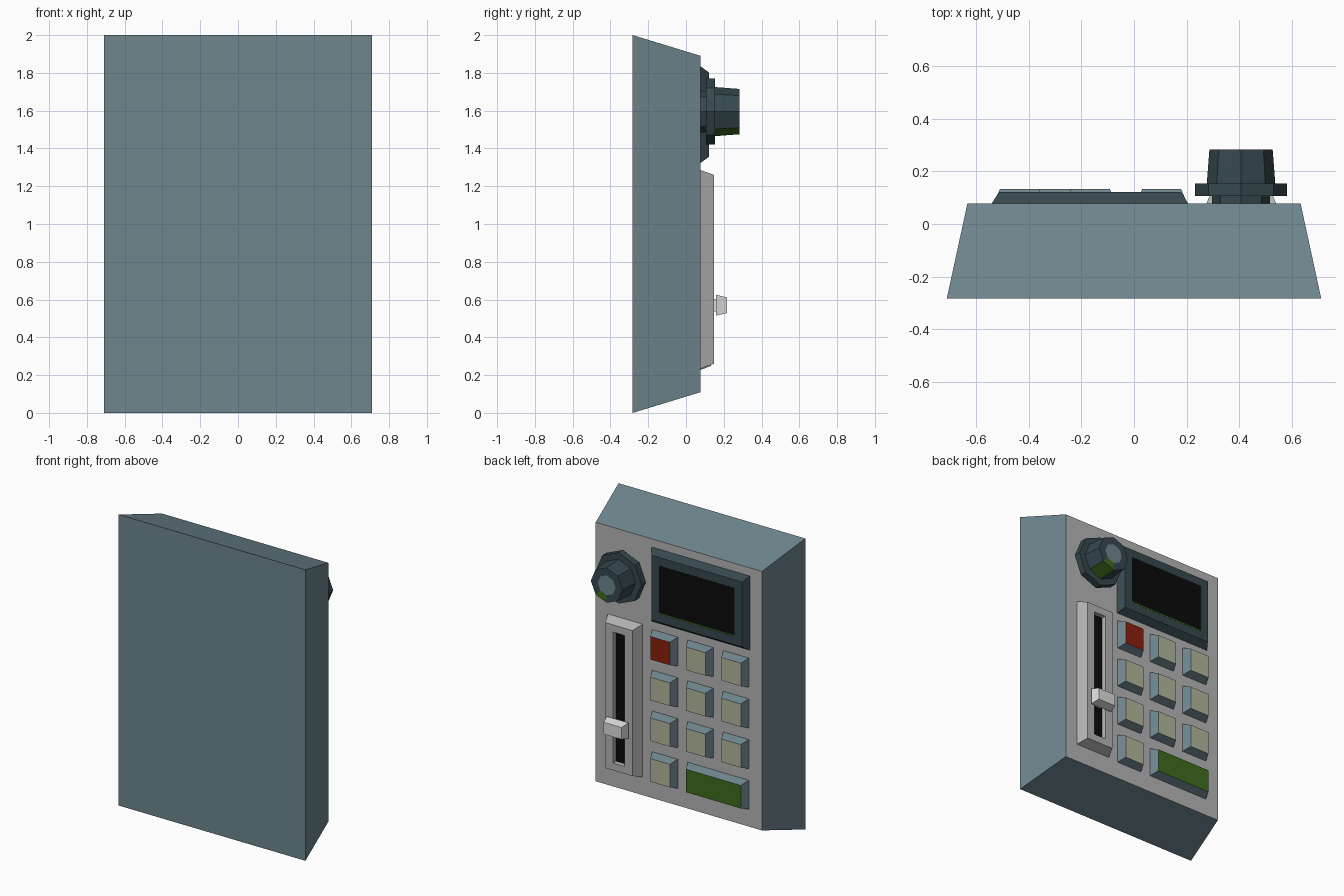
import bpy, bmesh, math

if "Cube" in bpy.data.objects:
    bpy.data.objects.remove(bpy.data.objects["Cube"])

# Flat colours (linear)
def mat(name, r, g, b):
    m = bpy.data.materials.new(name)
    m.diffuse_color = (r, g, b, 1)
    m.use_nodes = True
    m.node_tree.nodes["Principled BSDF"].inputs["Base Color"].default_value = m.diffuse_color
    return m

TEAL = mat("slate_teal", .156, .238, .270)
DARK = mat("dark_slate", .037, .065, .076)
GREY = mat("panel_grey", .46, .46, .46)
PALE = mat("pale_grey", .72, .72, .72)
BLACK = mat("black", .003, .003, .003)
BEIGE = mat("beige", .45, .468, .333)
RED = mat("red", .266, .014, .004)
GREEN = mat("green", .047, .147, .013)

PANEL = .078   # y of the control panel


def stack(name, cx, cz, rings, mats, sides=4, rule=None):
    """Stack of cross-sections along +y. rings: (half_x, half_z, y).
    mats: one material per band, the last one for the end cap.
    rule(band, side) may return a different material for one face."""
    bm = bmesh.new()
    palette = list(dict.fromkeys(mats + ([GREEN] if rule else [])))
    loops = []
    for hx, hz, y in rings:
        if sides == 4:
            pts = [(1, 1), (-1, 1), (-1, -1), (1, -1)]
        else:
            pts = [(math.cos(math.tau * i / sides), math.sin(math.tau * i / sides))
                   for i in range(sides)]
        loops.append([bm.verts.new((cx + px * hx, y, cz + pz * hz)) for px, pz in pts])
    for b in range(len(loops) - 1):
        lo, hi = loops[b], loops[b + 1]
        for i in range(sides):
            j = (i + 1) % sides
            f = bm.faces.new((lo[i], lo[j], hi[j], hi[i]))
            m = (rule and rule(b, i)) or mats[b]
            f.material_index = palette.index(m)
    bm.faces.new(loops[0]).material_index = 0
    bm.faces.new(loops[-1]).material_index = palette.index(mats[-1])
    bmesh.ops.recalc_face_normals(bm, faces=bm.faces)
    me = bpy.data.meshes.new(name)
    bm.to_mesh(me)
    bm.free()
    for m in palette:
        me.materials.append(m)
    ob = bpy.data.objects.new(name, me)
    bpy.context.collection.objects.link(ob)
    return ob


# Housing with tapered sides and grey control panel
stack("housing", 0, 1, [(.71, 1, -.282), (.632, .89, PANEL)], [TEAL, GREY])

# Display: sloped bezel with black screen
stack("display", -.167, 1.579,
      [(.3725, .255, PANEL), (.345, .223, .122), (.2875, .167, .122), (.2875, .165, .119)],
      [DARK, DARK, DARK, BLACK])
stack("display_line", -.167, 1.417, [(.2875, .004, .118), (.2875, .004, .122)], [GREEN, GREEN])

# Octagonal dial: collar, flange, tapered cap with a green pointer facet
stack("dial", .406, 1.595,
      [(r, r, y) for r, y in ((.11, PANEL), (.11, .106), (.175, .106), (.175, .153),
                              (.13, .153), (.12, .282), (.068, .282))],
      [DARK] * 6 + [TEAL], sides=8,
      rule=lambda band, side: GREEN if band >= 4 and side == 6 else None)

# Slider track with a recessed black slot, and its handle
stack("slider_track", .407, .76,
      [(.132, .525, PANEL), (.103, .5, .148), (.044, .45, .148), (.042, .448, .118)],
      [GREY, GREY, GREY, BLACK])
stack("slider_handle", .407, .57,
      [(.03, .032, .118), (.03, .032, .16), (.082, .055, .16), (.068, .041, .217)],
      [PALE] * 4)

# Keypad
def key(name, cx, cz, half_x, face):
    stack(name, cx, cz, [(half_x, .1, PANEL), (half_x - .023, .079, .132)], [TEAL, face])

cols = (.105, -.165, -.435)
for r in range(4):
    for c, x in enumerate(cols):
        if r == 3 and c > 0:
            continue
        key(f"key_{r}_{c}", x, 1.168 - .28 * r, .097, RED if r == c == 0 else BEIGE)
key("wide_key", -.3, 1.168 - .84, .232, GREEN)
